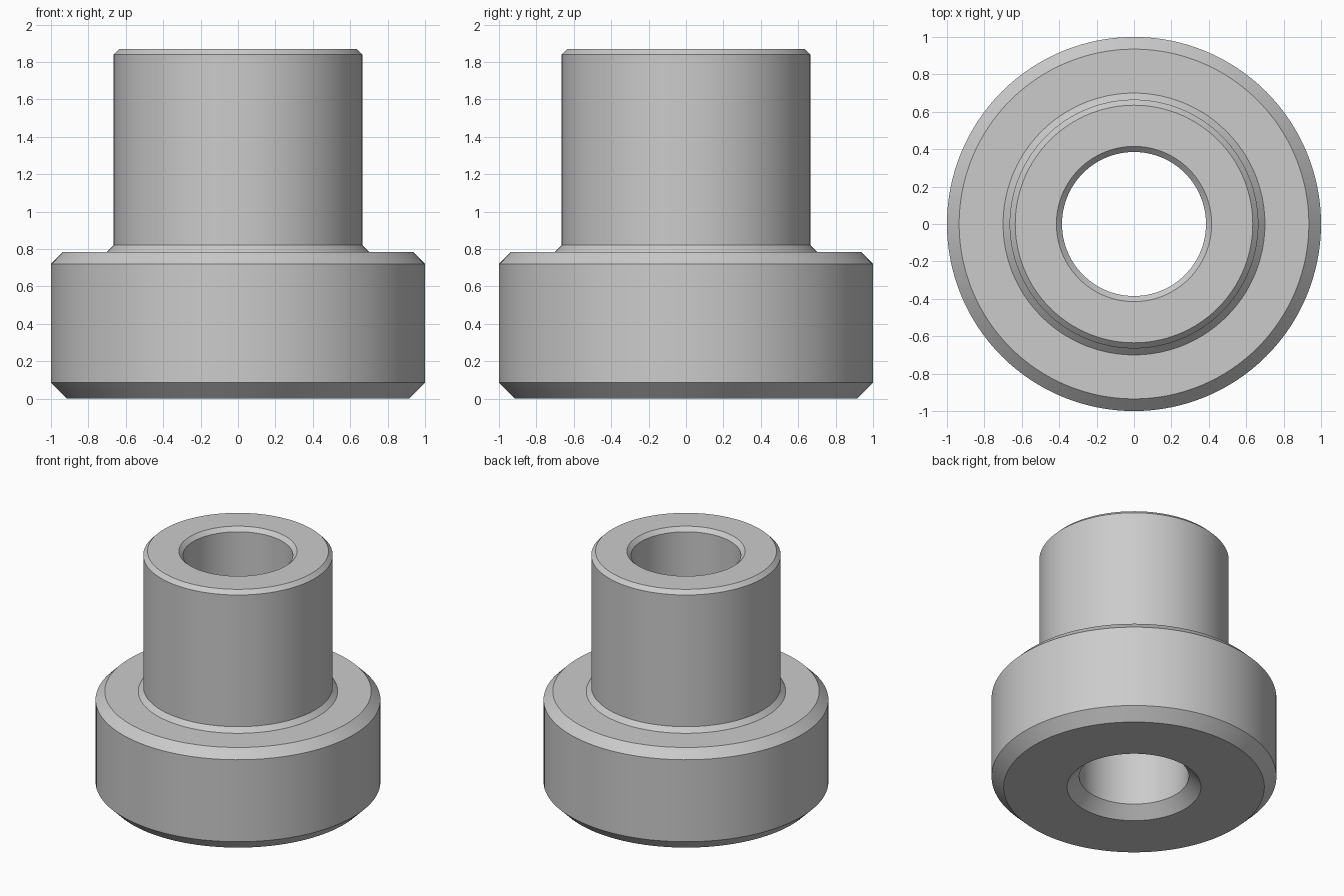
import bpy, bmesh, math
from mathutils import Matrix, Vector

cube = bpy.data.objects.get("Cube")
if cube:
    bpy.data.objects.remove(cube, do_unlink=True)

# Plain grey metal
grey = bpy.data.materials.new("grey_metal")
grey.use_nodes = True
colour = (0.6, 0.6, 0.6, 1)
grey.diffuse_color = colour
grey.node_tree.nodes["Principled BSDF"].inputs["Base Color"].default_value = colour

# Half section of the flanged bushing: (radius, height), closed loop
profile = [
    (0.47, 0), (0.915, 0), (1, 0.085),               # base with lower chamfer
    (1, 0.72), (0.935, 0.785), (0.70, 0.785),        # flange rim and shoulder
    (0.665, 0.82), (0.665, 1.84), (0.635, 1.87),     # collar and sleeve
    (0.415, 1.87), (0.385, 1.84), (0.385, 0.085),    # top lip and bore
]


def lathe(name, points, material, sides=128):
    """Revolve a closed section around the z axis."""
    bm = bmesh.new()
    verts = [bm.verts.new((r, 0, z)) for r, z in points]
    edges = [bm.edges.new((v, verts[(i + 1) % len(verts)])) for i, v in enumerate(verts)]
    bmesh.ops.spin(bm, geom=verts + edges, cent=(0, 0, 0), axis=(0, 0, 1),
                   angle=2 * math.pi, steps=sides, use_merge=False)
    bmesh.ops.remove_doubles(bm, verts=bm.verts[:], dist=0.0005)
    bmesh.ops.recalc_face_normals(bm, faces=bm.faces[:])
    mesh = bpy.data.meshes.new(name)
    bm.to_mesh(mesh)
    bm.free()
    mesh.materials.append(material)
    obj = bpy.data.objects.new(name, mesh)
    bpy.context.collection.objects.link(obj)
    bpy.ops.object.select_all(action="DESELECT")
    obj.select_set(True)
    bpy.context.view_layer.objects.active = obj
    bpy.ops.object.shade_smooth_by_angle(angle=math.radians(30))
    return obj


lathe("flanged_bushing", profile, grey)
